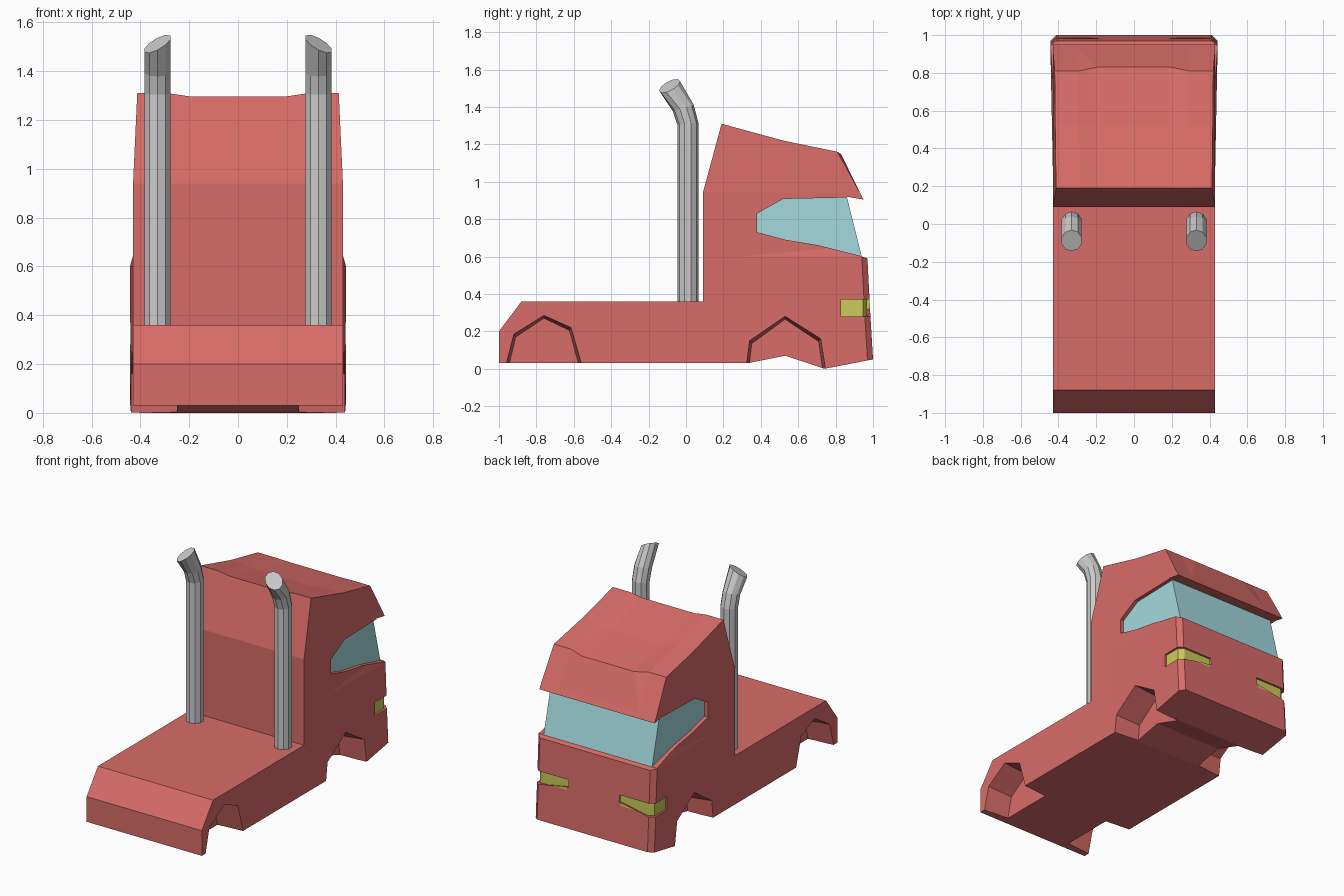
import bpy, bmesh, math
from mathutils import Vector

if "Cube" in bpy.data.objects:
    bpy.data.objects.remove(bpy.data.objects["Cube"])


def material(name, rgb):
    m = bpy.data.materials.new(name)
    m.diffuse_color = (*rgb, 1)
    m.use_nodes = True
    m.node_tree.nodes["Principled BSDF"].inputs["Base Color"].default_value = m.diffuse_color
    return m


def to_object(name, bm):
    bmesh.ops.recalc_face_normals(bm, faces=bm.faces)
    me = bpy.data.meshes.new(name)
    bm.to_mesh(me)
    bm.free()
    ob = bpy.data.objects.new(name, me)
    bpy.context.collection.objects.link(ob)
    return ob


def skin(rings):
    """Closed solid through a list of equal-length point rings."""
    bm = bmesh.new()
    vs = [[bm.verts.new(p) for p in r] for r in rings]
    n = len(vs[0])
    for a, b in zip(vs, vs[1:]):
        for i in range(n):
            j = (i + 1) % n
            bm.faces.new((a[i], a[j], b[j], b[i]))
    bm.faces.new(vs[0])
    bm.faces.new(vs[-1])
    bmesh.ops.recalc_face_normals(bm, faces=bm.faces)
    return bm


def side_ring(x, profile):
    return [(x, y, z) for y, z in profile]


red = material("paint_red", (0.69, 0.15, 0.14))
blue = material("glass_blue", (0.37, 0.70, 0.74))
yellow = material("lamp_yellow", (0.60, 0.60, 0.10))

# Body: side profile extruded across the width
W = 0.43
profile = [(-1, .03), (-1, .2), (-.88, .36), (.09, .36), (.09, .94), (.19, 1.31),
           (.52, 1.22), (.81, 1.16), (.95, .905), (.86, .92), (.94, .6), (.97, .59),
           (.985, .3), (1, .05), (.74, 0), (.53, .07), (.33, .03)]
bm = skin([side_ring(-W, profile), side_ring(W, profile)])

# Chamfered nose corners
nose = [e for e in bm.edges if all(v.co.y > .965 and abs(v.co.x) > .4 for v in e.verts)
        and e.verts[0].co.x * e.verts[1].co.x > 0]
bmesh.ops.bevel(bm, geom=nose, offset=.03, segments=1, affect='EDGES')

# Extra loops, then the slight flare, roof taper and roof dip
cuts = [((0, 0, .94), (0, 0, 1)), ((0, 0, .66), (0, 0, 1)), ((0, 0, .6), (0, 0, 1)), ((0, .3, 0), (0, 1, 0))]
cuts += [((x, 0, 0), (1, 0, 0)) for x in (-.3, -.2, .2, .3)]
for co, no in cuts:
    bmesh.ops.bisect_plane(bm, geom=bm.verts[:] + bm.edges[:] + bm.faces[:],
                           plane_co=co, plane_no=no)
for v in bm.verts:
    c = v.co
    if c.z > .94:
        c.x *= 1 - .04 * (c.z - .94) / .37
    if abs(c.x) > .36 and c.z < .605 and c.y > .3:
        c.x *= 1 + .03 * min(1, (c.y - .3) / .65)
    if abs(c.x) < .22 and c.z > 1.1:
        c.z -= .014
        if c.y > .75:
            c.y += .02
bmesh.ops.triangulate(bm, faces=bm.faces)
body = to_object("truck_body", bm)

# Cutters: wheel arches, side windows, headlight recesses
front_arch = [(.32, -.1), (.325, .03), (.34, .15), (.53, .28), (.72, .16), (.745, 0), (.75, -.1)]
rear_arch = [(-.98, -.1), (-.96, .03), (-.92, .185), (-.76, .285), (-.615, .22), (-.56, .03), (-.53, -.1)]
window = [(.38, .73), (.38, .83), (.52, .908), (.875, .916), (.955, .598), (.71, .66), (.53, .69)]
lamp = [(.6, .83), (.428, .83), (.428, .945), (.395, .968), (.19, .968), (.19, 1.1), (.6, 1.1)]
cutters = []
for s in (-1, 1):
    for arch in (front_arch, rear_arch):
        mid = (arch[0][0] + arch[-1][0]) / 2
        inner = [(mid + (y - mid) * .94, z - .015) for y, z in arch]
        outer = [(y, z) for y, z in arch]
        cutters.append(to_object("arch_cutter", skin(
            [side_ring(s * .25, inner), side_ring(s * W, outer), side_ring(s * .6, outer)])))
    cutters.append(to_object("window_cutter", skin(
        [side_ring(s * .405, window), side_ring(s * .6, window)])))
    low = [(s * x, y, .32 if x < .2 else .28) for x, y in lamp]
    high = [(s * x, y, .37) for x, y in lamp]
    cutters.append(to_object("lamp_cutter", skin([low, high])))
for c in cutters:
    c.hide_render = True
    m = body.modifiers.new("cut", 'BOOLEAN')
    m.operation = 'DIFFERENCE'
    m.solver = 'EXACT'
    m.object = c
graph = bpy.context.evaluated_depsgraph_get()
mesh = bpy.data.meshes.new_from_object(body.evaluated_get(graph))
body.modifiers.clear()
body.data = mesh
for c in cutters:
    bpy.data.objects.remove(c)

# Colour the glass and headlight faces
mesh.materials.clear()
for m in (red, blue, yellow):
    mesh.materials.append(m)
for p in mesh.polygons:
    c, n = p.center, p.normal
    zs = [mesh.vertices[i].co.z for i in p.vertices]
    p.material_index = 0
    p.use_smooth = False
    if c.y > .4 and abs(n.z) < .5 and min(zs) > .59 and max(zs) < .93 and abs(c.x) < .407:
        p.material_index = 1
    elif c.y > .835 and abs(n.z) < .4 and min(zs) > .275 and max(zs) < .375:
        p.material_index = 2

# Exhaust stacks: ten-sided bent pipes; each ring is (y, z, tilt in x, tilt in y)
path = [(.01, .35, 0, 0), (.01, 1.31, 0, .1), (-.015, 1.395, 0, .3), (-.088, 1.512, -.5, .45)]
R = .056
for s, side in ((-1, "left"), (1, "right")):
    rings = []
    for y, z, tx, ty in path:
        ring = []
        for k in range(10):
            a = math.tau * (k + .5) / 10
            dx, dy = R * math.cos(a), R * math.sin(a)
            ring.append((s * (.33 + dx), y + dy, z + tx * dx + ty * dy))
        rings.append(ring)
    to_object("exhaust_" + side, skin(rings))
